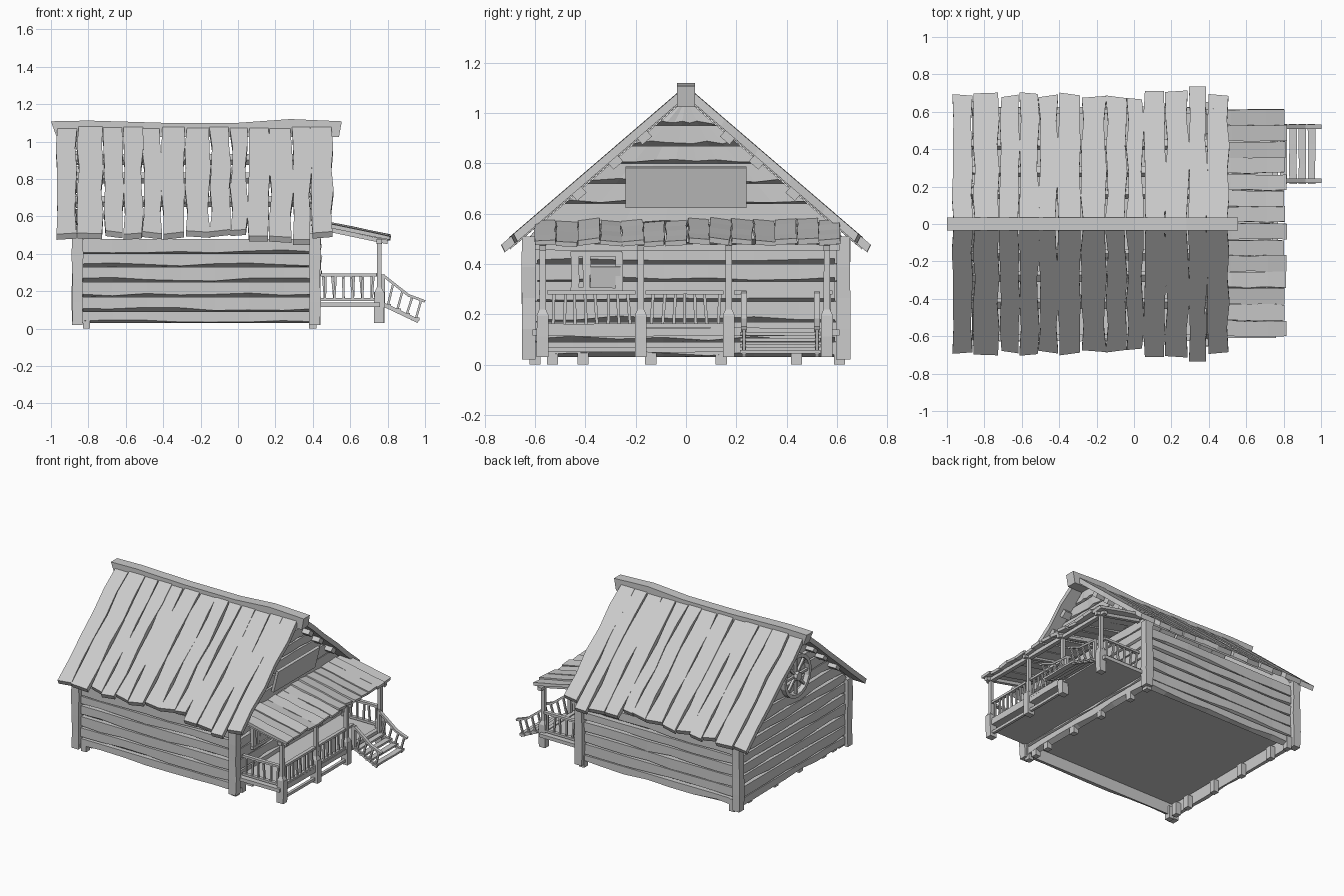
import bpy, bmesh, math, random
from mathutils import Vector as V

if "Cube" in bpy.data.objects:
    bpy.data.objects.remove(bpy.data.objects["Cube"])

random.seed(7)
wood = bpy.data.materials.new("weathered grey wood")
wood.diffuse_color = (0.6, 0.6, 0.6, 1)
wood.use_nodes = True
wood.node_tree.nodes["Principled BSDF"].inputs["Base Color"].default_value = wood.diffuse_color
rnd = lambda a: random.uniform(-a, a)


def loft(bm, rings):
    """Closed solid through a list of equal-length point rings."""
    vs = [[bm.verts.new(p) for p in r] for r in rings]
    n = len(vs[0])
    for a, b in zip(vs, vs[1:]):
        for i in range(n):
            bm.faces.new((a[i], a[(i + 1) % n], b[(i + 1) % n], b[i]))
    bm.faces.new(vs[0][::-1])
    bm.faces.new(vs[-1])


def beam(bm, a, b, side, w, t, seg=1, wob=0.0):
    """Bar from a to b: w wide along side, t thick, slightly hand-hewn."""
    a, b, side = V(a), V(b), V(side).normalized()
    nrm = (b - a).cross(side).normalized()
    rings = []
    for i in range(seg + 1):
        c = a.lerp(b, i / seg)
        l, r = w / 2 + rnd(wob), w / 2 + rnd(wob)
        h = t / 2 + rnd(wob) * 0.4
        rings.append([c - side * l - nrm * h, c + side * r - nrm * h,
                      c + side * r + nrm * h, c - side * l + nrm * h])
    loft(bm, rings)


def box(bm, lo, hi):
    (x, y, z), (X, Y, Z) = lo, hi
    loft(bm, [[(x, y, k), (X, y, k), (X, Y, k), (x, Y, k)] for k in (z, Z)])


def finish(name, bm):
    bmesh.ops.recalc_face_normals(bm, faces=bm.faces)
    me = bpy.data.meshes.new(name)
    bm.to_mesh(me)
    bm.free()
    me.materials.append(wood)
    ob = bpy.data.objects.new(name, me)
    bpy.context.collection.objects.link(ob)
    return ob


X, Y, Z = (1, 0, 0), (0, 1, 0), (0, 0, 1)

# Plank walls: every board has an undercut lower edge
LEVELS = [0.03, 0.09, 0.17, 0.25, 0.33, 0.40, 0.48, 0.55, 0.64, 0.72, 0.80, 0.87, 0.95, 1.03]


def wall(name, place, half, count, seg=7):
    bm = bmesh.new()
    for z0, z1 in zip(LEVELS[:count], LEVELS[1:count + 1]):
        rings = []
        for i in range(seg + 1):
            s = -1 + 2 * i / seg
            cut = random.uniform(0.004, 0.024)
            d = rnd(0.003)
            pts = [(z0, -0.035), (z0 + cut, d), (z1, d), (z1, -0.035)]
            rings.append([place(s * half(z), z, o) for z, o in pts])
        loft(bm, rings)
    finish(name, bm)


gable_half = lambda z: min(0.63, (1.055 - z) / 0.859)
wall("front_wall", lambda s, z, d: (-0.215 + s, -0.625 - d, z), lambda z: 0.64, 6)
wall("back_wall", lambda s, z, d: (-0.215 + s, 0.625 + d, z), lambda z: 0.64, 6)
wall("porch_gable_wall", lambda s, z, d: (0.42 + d, s, z), gable_half, 13)
wall("rear_gable_wall", lambda s, z, d: (-0.865 - d, s, z), gable_half, 13)

# Corner posts
bm = bmesh.new()
for x in (-0.858, 0.412):
    for y in (-0.625, 0.625):
        beam(bm, (x, y, 0.02), (x, y, 0.51), X, 0.058, 0.056, 4, 0.004)
finish("corner_posts", bm)

# Floor running out under the porch, and foundation stubs
bm = bmesh.new()
box(bm, (-0.85, -0.61, 0.115), (0.76, 0.61, 0.14))
finish("floor", bm)
bm = bmesh.new()
for x in (-0.81, 0.40):
    for y in (-0.60, -0.53, -0.41, -0.14, 0.14, 0.44, 0.61):
        box(bm, (x - 0.02, y - 0.022, 0), (x + 0.02, y + 0.022, 0.09))
finish("foundation_stubs", bm)

# Main roof boards, both slopes from the same layout
EDGES = [-0.97, -0.86, -0.72, -0.61, -0.51, -0.41, -0.28, -0.15, -0.04, 0.05, 0.17, 0.29, 0.39, 0.505]
ENDS = [0.69, 0.70, 0.685, 0.70, 0.685, 0.695, 0.68, 0.68, 0.67, 0.71, 0.71, 0.735, 0.69]
bm = bmesh.new()
for x0, x1, end in zip(EDGES, EDGES[1:], ENDS):
    rings, lift, skew = [], rnd(0.006), rnd(0.008)
    for i in range(6):
        y = 0.02 + (end - 0.02) * i / 5
        a, b = x0 + 0.003 + rnd(0.009), x1 - 0.003 + rnd(0.009)
        ya, yb = (y - skew, y + skew) if i == 5 else (y, y)
        top = lambda q: 1.105 - 0.859 * q + lift
        rings.append([(a, ya, top(ya)), (b, yb, top(yb)),
                      (b, yb - 0.015, top(yb) - 0.03), (a, ya - 0.015, top(ya) - 0.03)])
    for s in (1, -1):
        loft(bm, [[(p[0], p[1] * s, p[2]) for p in r] for r in rings])
finish("roof_boards", bm)

# Ridge beam
bm = bmesh.new()
loft(bm, [[(x, -0.036, t), (x, 0.036, t), (x + k, 0.036, 1.025), (x + k, -0.036, 1.025)]
          for x, t, k in ((-1, 1.108, 0.03), (-0.8, 1.112, 0), (-0.4, 1.1, 0), (0, 1.1, 0),
                          (0.28, 1.12, 0), (0.555, 1.108, -0.015))])
finish("ridge_beam", bm)

# Purlins poking out under the roof
bm = bmesh.new()
for s in (1, -1):
    for y in (0.165, 0.28, 0.425):
        z = 1.045 - 0.859 * y
        beam(bm, (-0.93, s * y, z), (0.475, s * y, z), (0, 0.76, -0.65 * s), 0.05, 0.034)
finish("purlins", bm)

# Blank board hung on the porch gable, leaning forward
bm = bmesh.new()
beam(bm, (0.445, 0, 0.625), (0.485, 0, 0.785), Y, 0.48, 0.02)
finish("gable_board", bm)

# Spoked wheel on the rear gable
bm = bmesh.new()
n, c = 20, V((-0.885, 0, 0.77))
at = lambda a, r, d=0: c + V((d, r * math.cos(a), r * math.sin(a)))
for i in range(n):
    a, b = 2 * math.pi * i / n, 2 * math.pi * (i + 1) / n
    loft(bm, [[at(k, 0.155, -0.02), at(k, 0.155, 0.015), at(k, 0.13, 0.015), at(k, 0.13, -0.02)]
              for k in (a, b)])
for i in range(8):
    a = math.pi * i / 4
    beam(bm, at(a, 0.02), at(a, 0.14), X, 0.018, 0.016)
loft(bm, [[at(math.pi * i / 4, 0.032, d) for i in range(8)] for d in (-0.03, 0.015)])
finish("wagon_wheel", bm)

# Window with shutter on the porch wall
bm = bmesh.new()
for y in (-0.44, -0.395, -0.265):
    beam(bm, (0.43, y, 0.29), (0.43, y, 0.445), Y, 0.03, 0.03, 3, 0.002)
for z in (0.295, 0.44):
    beam(bm, (0.43, -0.46, z), (0.43, -0.255, z), Z, 0.022, 0.035, 2, 0.002)
beam(bm, (0.43, -0.32, 0.30), (0.445, -0.32, 0.39), Y, 0.12, 0.012)
finish("porch_window", bm)

# Porch posts: thick foot, slim upper part
bm = bmesh.new()
PX = 0.755
for y in (-0.57, -0.18, 0.17, 0.56):
    beam(bm, (PX, y, 0.03), (PX, y, 0.195), X, 0.052, 0.046, 2, 0.002)
    loft(bm, [[(PX + i * w, y + j * w, z) for i, j in ((-1, -1), (1, -1), (1, 1), (-1, 1))]
              for w, z in ((0.024, 0.195), (0.013, 0.22), (0.012, 0.48))])
finish("porch_posts", bm)

# Porch frame: header, edge beams, rafters
bm = bmesh.new()
beam(bm, (PX, -0.60, 0.466), (PX, 0.61, 0.466), Z, 0.025, 0.03, 6, 0.002)
beam(bm, (PX, -0.57, 0.13), (PX, 0.56, 0.13), Z, 0.035, 0.03, 6, 0.003)
beam(bm, (PX, -0.57, 0.06), (PX, 0.17, 0.06), Z, 0.02, 0.02, 4, 0.002)
for y in (-0.57, -0.18, 0.17, 0.56):
    beam(bm, (0.43, y, 0.54), (0.80, y, 0.462), Y, 0.025, 0.022)
finish("porch_frame", bm)

# Porch roof boards
bm = bmesh.new()
N = 14
for i in range(N):
    y = -0.605 + 1.22 * (i + 0.5) / N
    e, h = rnd(0.012), rnd(0.007)
    tilt = rnd(0.15)
    beam(bm, (0.42, y, 0.565 + h), (0.81 + e, y + rnd(0.006), 0.485 + h),
         (0, 1, tilt), 1.22 / N - 0.003, 0.02, 4, 0.004)
finish("porch_roof_boards", bm)

# Balustrades
bm = bmesh.new()


def balustrade(a, b, count):
    a, b = V(a), V(b)
    d = (b - a).normalized()
    for z, t in ((0.287, 0.016), (0.155, 0.016)):
        beam(bm, a + V((0, 0, z)), b + V((0, 0, z)), Z, t, 0.026, 4, 0.001)
    for i in range(count):
        p = a.lerp(b, (i + 0.5) / count)
        beam(bm, p + V((0, 0, 0.155)), p + d * rnd(0.012) + V((0, 0, 0.285)), d, 0.012, 0.012)


for y in (-0.57, 0.57):
    balustrade((0.44, y, 0), (0.74, y, 0), 6)
balustrade((PX, -0.55, 0), (PX, -0.2, 0), 8)
balustrade((PX, -0.16, 0), (PX, 0.15, 0), 7)
beam(bm, (PX, 0.19, 0.287), (PX, 0.24, 0.287), Z, 0.016, 0.026)
for y in (0.23, 0.52):
    beam(bm, (0.775, y, 0.12), (0.775, y, 0.29), Y, 0.022, 0.022)
finish("porch_railing", bm)

# Stairs: stringers, treads and sloped hand rails
bm = bmesh.new()
for y in (0.23, 0.52):
    beam(bm, (0.775, y, 0.13), (0.965, y, 0.04), Y, 0.016, 0.022)
    beam(bm, (0.775, y, 0.285), (0.915, y, 0.175), Y, 0.024, 0.014)
    beam(bm, (0.91, y, 0.178), (1.0, y, 0.145), Y, 0.024, 0.014)
    for i in range(4):
        x = 0.80 + 0.05 * i
        top = 0.285 - (x - 0.745) * 0.79
        beam(bm, (x, y, 0.13 - (x - 0.775) * 0.47), (x + 0.03, y, max(top, 0.155)), Y, 0.012, 0.012)
for i in range(4):
    x, z = 0.80 + 0.05 * i, 0.123 - 0.024 * i
    beam(bm, (x, 0.215, z), (x, 0.535, z), X, 0.04, 0.014, 3, 0.002)
finish("porch_stairs", bm)
